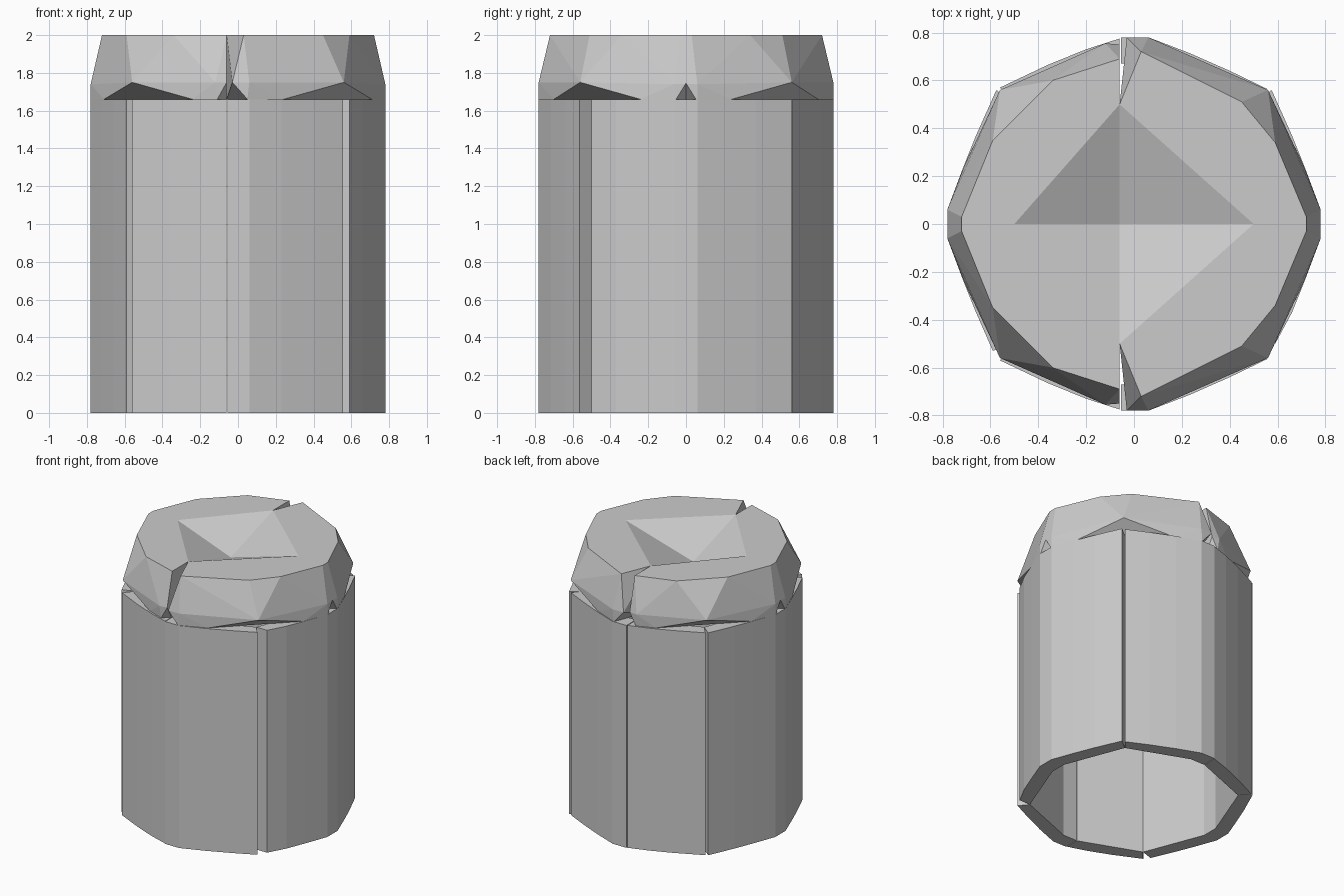
import bpy, bmesh

if "Cube" in bpy.data.objects:
    bpy.data.objects.remove(bpy.data.objects["Cube"])

def finish(name, bm):
    bmesh.ops.recalc_face_normals(bm, faces=bm.faces)
    me = bpy.data.meshes.new(name)
    bm.to_mesh(me)
    bm.free()
    ob = bpy.data.objects.new(name, me)
    bpy.context.collection.objects.link(ob)
    return ob

def prism(name, pts, z0, z1):
    bm = bmesh.new()
    f = bm.faces.new([bm.verts.new((x, y, z0)) for x, y in pts])
    ext = bmesh.ops.extrude_face_region(bm, geom=[f])
    for v in ext["geom"]:
        if isinstance(v, bmesh.types.BMVert):
            v.co.z = z1
    return finish(name, bm)

def hull(name, pts):
    bm = bmesh.new()
    for p in pts:
        bm.verts.new(p)
    res = bmesh.ops.convex_hull(bm, input=bm.verts)
    junk = [g for g in set(res["geom_interior"] + res["geom_unused"])
            if isinstance(g, bmesh.types.BMVert)]
    bmesh.ops.delete(bm, geom=junk, context='VERTS')
    return finish(name, bm)

def cut(ob, cutter):
    m = ob.modifiers.new("cut", 'BOOLEAN')
    m.operation = 'DIFFERENCE'
    m.solver = 'EXACT'
    m.object = cutter
    cutter.hide_render = True
    cutter.hide_set(True)

H = 1.66

# Wall panels: front and back pairs, separated by open wedge grooves
for s, n in ((-1, "front"), (1, "back")):
    right = [(-.055, .78), (.06, .78), (.23, .715), (.4, .64), (.555, .565),
             (.5, .5), (.06, .67), (-.055, .67)]
    left = [(-.06, .775), (-.2, .73), (-.36, .665), (-.56, .57),
            (-.5, .5), (-.06, .67)]
    prism(n + "_right_wall", [(x, s * y) for x, y in right], 0, H)
    prism(n + "_left_wall", [(x, s * y) for x, y in left], 0, H)

# Side wall panels
for s, n in ((-1, "left"), (1, "right")):
    lo = -.50 if s > 0 else -.53
    side = [(.59, lo), (.66, -.37), (.72, -.22), (.78, -.06), (.78, .06),
            (.72, .22), (.66, .37), (.575, .56), (.5, .5),
            (.67, .06), (.67, -.06), (.5, -.5)]
    prism(n + "_side_wall", [(s * x, y) for x, y in side], 0, H)

# Cap halves: quarter outlines mirrored front to back
cap_r = [(.72, .03, 2), (.59, .34, 2), (.45, .51, 2), (.03, .72, 2), (-.06, .5, 2),
         (.78, .06, 1.74), (.56, .56, 1.75), (.06, .78, 1.75), (-.03, .78, 1.75),
         (.78, .06, H), (.71, .24, H), (.24, .70, H), (.05, .78, H), (-.06, .5, H)]
cap_l = [(-.72, .03, 2), (-.59, .35, 2), (-.34, .60, 2), (-.06, .69, 2),
         (-.78, .06, 1.74), (-.56, .56, 1.75), (-.12, .755, 1.75), (-.06, .75, 1.75),
         (-.78, .06, H), (-.71, .24, H), (-.24, .70, H), (-.11, .75, H), (-.06, .7, H)]

# Shallow four-sided dimple in the top
k = 1.2
dimple = hull("dimple_cutter", [(-.06, 0, 1.84)] + [
    (-.06 + (x + .06) * k, y * k, 1.84 + .16 * k)
    for x, y in ((-.5, 0), (.5, 0), (-.06, .5), (-.06, -.5))])

for s, n, pts in ((1, "right", cap_r), (-1, "left", cap_l)):
    cap = hull(n + "_cap", [(x, m * y, z) for x, y, z in pts for m in (1, -1)])
    cut(cap, dimple)
    # Small side notch under the rim
    notch = hull(n + "_notch_cutter", [(s * .80, -.068, 1.65), (s * .80, .068, 1.65),
                                       (s * .80, 0, 1.76), (s * .65, 0, 1.65)])
    cut(cap, notch)
